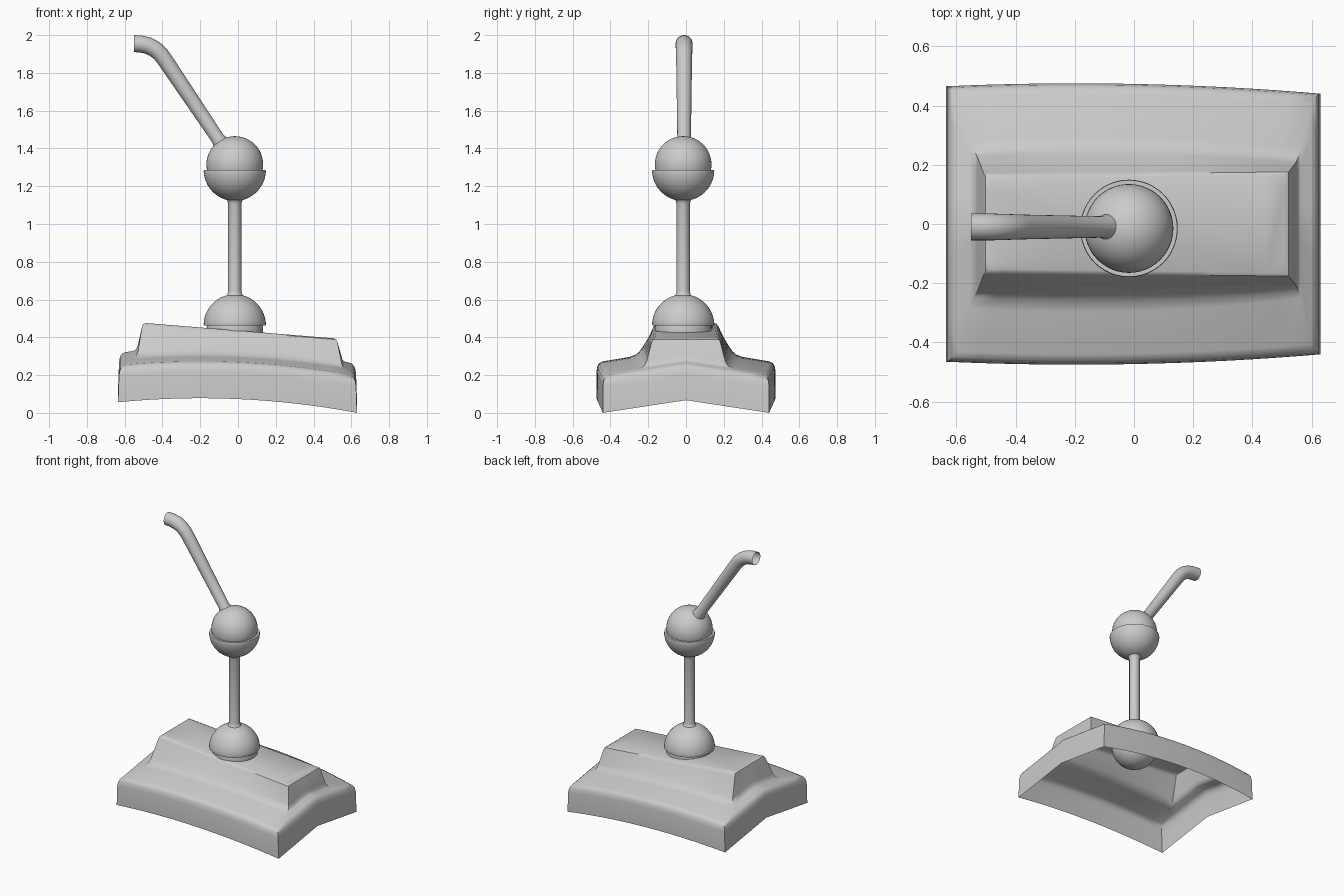
import bpy, bmesh
from math import sin, cos, pi, radians
from mathutils import Vector

if "Cube" in bpy.data.objects:
    bpy.data.objects.remove(bpy.data.objects["Cube"])

CX, CY = -0.017, -0.015          # axis of the post and the ball joints


def make_object(name, rings, cap_end=False, cap_start=False, angle=35):
    """Bridge closed rings of equal length into one smooth surface."""
    bm = bmesh.new()
    loops = [[bm.verts.new(p) for p in ring] for ring in rings]
    n = len(loops[0])
    for a, b in zip(loops, loops[1:]):
        for i in range(n):
            j = (i + 1) % n
            bm.faces.new((a[i], a[j], b[j], b[i]))
    if cap_end:
        bm.faces.new(loops[-1])
    if cap_start:
        bm.faces.new(loops[0][::-1])
    bmesh.ops.remove_doubles(bm, verts=bm.verts, dist=1e-5)
    bmesh.ops.recalc_face_normals(bm, faces=bm.faces)
    me = bpy.data.meshes.new(name)
    bm.to_mesh(me)
    bm.free()
    ob = bpy.data.objects.new(name, me)
    bpy.context.collection.objects.link(ob)
    bpy.ops.object.select_all(action='DESELECT')
    ob.select_set(True)
    bpy.context.view_layer.objects.active = ob
    bpy.ops.object.shade_smooth_by_angle(angle=radians(angle))
    return ob


def lathe(name, profile, seg=48):
    """Revolve (radius, z) points around the post axis."""
    return make_object(name, [[(CX + r * cos(2 * pi * i / seg), CY + r * sin(2 * pi * i / seg), z)
                               for i in range(seg)] for r, z in profile])


def arc(radius, z, a0, a1, n=16):
    return [(radius * cos(a0 + (a1 - a0) * i / n), z + radius * sin(a0 + (a1 - a0) * i / n))
            for i in range(n + 1)]


# Arched base shell, open underneath
def arch(x, y):
    return 0.08 - 0.12 * (x + 0.2) ** 2 + 0.07 * (1 - abs(y) / 0.46)


def plateau(x, y):
    return 0.436 - 0.081 * x


def base_ring(xl, xr, yl, ym, yr, dz, height):
    nx, ny = 16, 8
    s = [(-1 + 2 * i / nx, -1) for i in range(nx)] + [(1, -1 + 2 * i / ny) for i in range(ny)]
    s += [(-u, -v) for u, v in s]
    ring = []
    for u, v in s:
        half = ym + (yr - yl) / 2 * u + ((yl + yr) / 2 - ym) * u * u
        x = (xl + xr) / 2 + (xr - xl) / 2 * u
        ring.append((x, v * half, height(x, v * half) + dz))
    return ring


make_object("base_shell", [base_ring(*r) for r in (
    (-0.635, 0.630, 0.465, 0.473, 0.440, 0.000, arch),
    (-0.630, 0.625, 0.465, 0.473, 0.440, 0.140, arch),
    (-0.625, 0.620, 0.460, 0.468, 0.435, 0.168, arch),
    (-0.615, 0.610, 0.450, 0.458, 0.425, 0.183, arch),
    (-0.600, 0.598, 0.430, 0.438, 0.405, 0.190, arch),
    (-0.555, 0.562, 0.285, 0.295, 0.250, 0.192, arch),
    (-0.540, 0.553, 0.250, 0.260, 0.222, 0.200, arch),
    (-0.530, 0.547, 0.230, 0.237, 0.208, 0.222, arch),
    (-0.508, 0.527, 0.172, 0.178, 0.182, -0.020, plateau),
    (-0.502, 0.521, 0.164, 0.170, 0.176, -0.006, plateau),
    (-0.488, 0.508, 0.152, 0.158, 0.165, 0.000, plateau))], cap_end=True)

# Ball joints: a ball held in a half cup, mirrored at both ends of the post
for name, ball_z, rim_z, d in (("lower", 0.435, 0.463, 1), ("upper", 1.315, 1.287, -1)):
    lathe(name + "_ball", arc(0.15, ball_z, -pi / 2, pi / 2, 24))
    lathe(name + "_cup", [(0.148, rim_z), (0.163, rim_z)] + arc(0.165, rim_z, d * 0.06, d * pi / 2))

# Post between the cups, with small fillets
lathe("post", [(0.055, 0.612), (0.040, 0.625), (0.035, 0.645),
               (0.035, 1.105), (0.040, 1.125), (0.055, 1.138)], 32)

# Bent arm, widening to an open end
path = [(-0.055, 1.375, 0.052), (-0.090, 1.427, 0.045), (-0.106, 1.451, 0.036), (-0.25, 1.665, 0.039),
        (-0.385, 1.866, 0.042), (-0.410, 1.900, 0.043), (-0.440, 1.926, 0.044),
        (-0.475, 1.944, 0.045), (-0.515, 1.953, 0.045), (-0.550, 1.955, 0.045)]
pts = [Vector((x, CY + 0.005, z)) for x, z, r in path]
rings = []
for k, p in enumerate(pts):
    t = (pts[min(k + 1, len(pts) - 1)] - pts[max(k - 1, 0)]).normalized()
    if k == len(pts) - 1:
        t = Vector((-1, 0, 0))
    side = Vector((0, 1, 0))
    up = t.cross(side)
    rings.append([p + path[k][2] * (side * cos(2 * pi * i / 28) + up * sin(2 * pi * i / 28))
                  for i in range(28)])
make_object("arm", rings)
